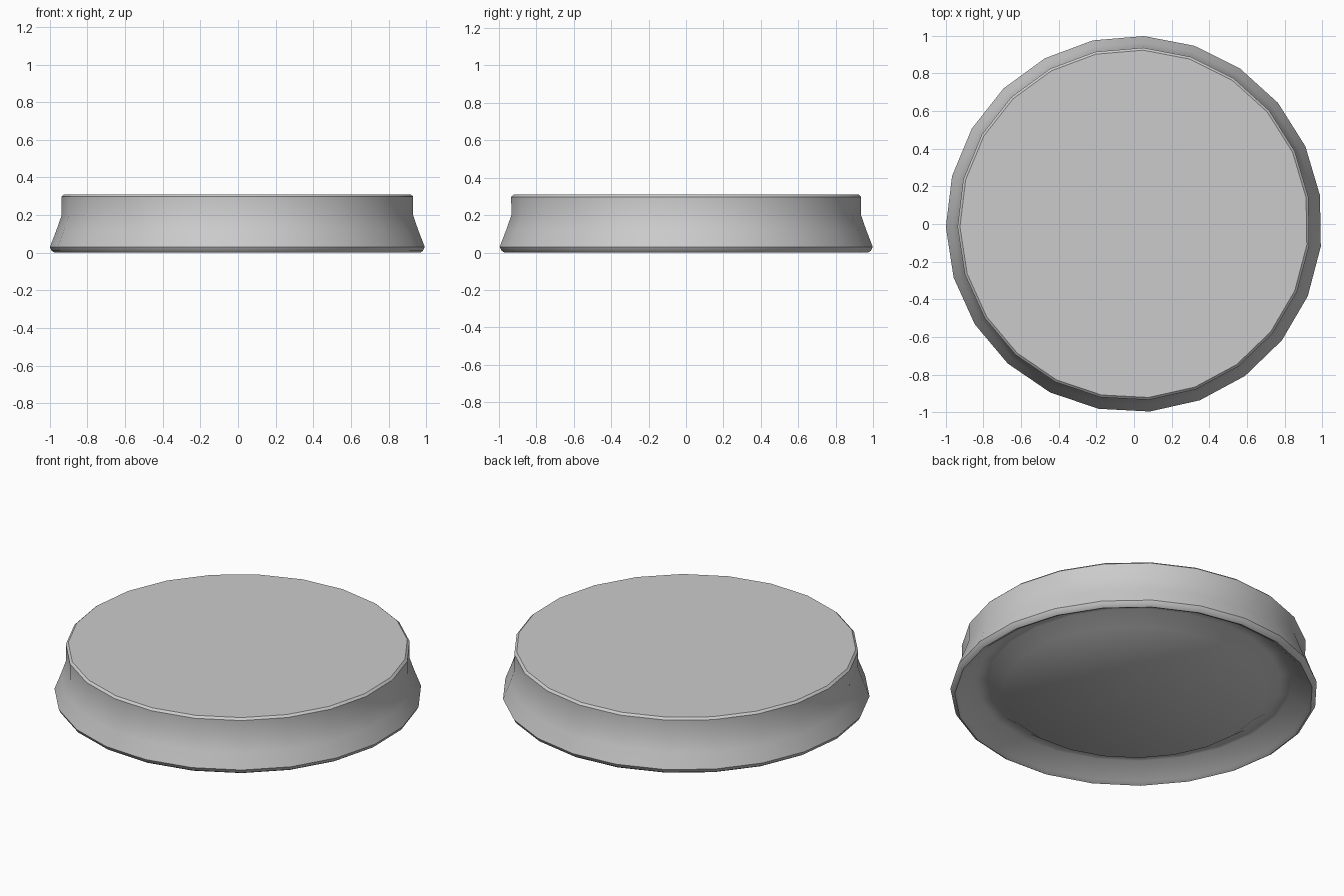
import bpy, bmesh
from math import sin, cos, pi, radians

if "Cube" in bpy.data.objects:
    bpy.data.objects.remove(bpy.data.objects["Cube"])

SIDES = 23

# Half profile (radius, height): top face, waisted wall, rim, groove, raised centre underneath
profile = [(0.925, 0.31), (0.938, 0.298), (0.937, 0.20), (0.965, 0.12), (1.0, 0.03),
           (0.99, 0.01), (0.975, 0.0), (0.95, 0.012), (0.86, 0.09), (0.80, 0.09),
           (0.715, 0.025)]


def lathe(name, points, sides, start):
    bm = bmesh.new()
    rings = []
    for r, z in points:
        rings.append([bm.verts.new((r * cos(start + 2 * pi * i / sides),
                                    r * sin(start + 2 * pi * i / sides), z))
                      for i in range(sides)])
    for a, b in zip(rings, rings[1:]):
        for i in range(sides):
            j = (i + 1) % sides
            bm.faces.new((a[i], a[j], b[j], b[i]))
    # flat caps on top and underneath
    bm.faces.new(rings[0])
    bm.faces.new(rings[-1])
    bmesh.ops.recalc_face_normals(bm, faces=bm.faces)
    mesh = bpy.data.meshes.new(name)
    bm.to_mesh(mesh)
    bm.free()
    obj = bpy.data.objects.new(name, mesh)
    bpy.context.collection.objects.link(obj)
    return obj


# Round lid with hollowed underside
lid = lathe("round_lid", profile, SIDES, radians(87))
bpy.context.view_layer.objects.active = lid
lid.select_set(True)
bpy.ops.object.shade_smooth_by_angle(angle=radians(42))
